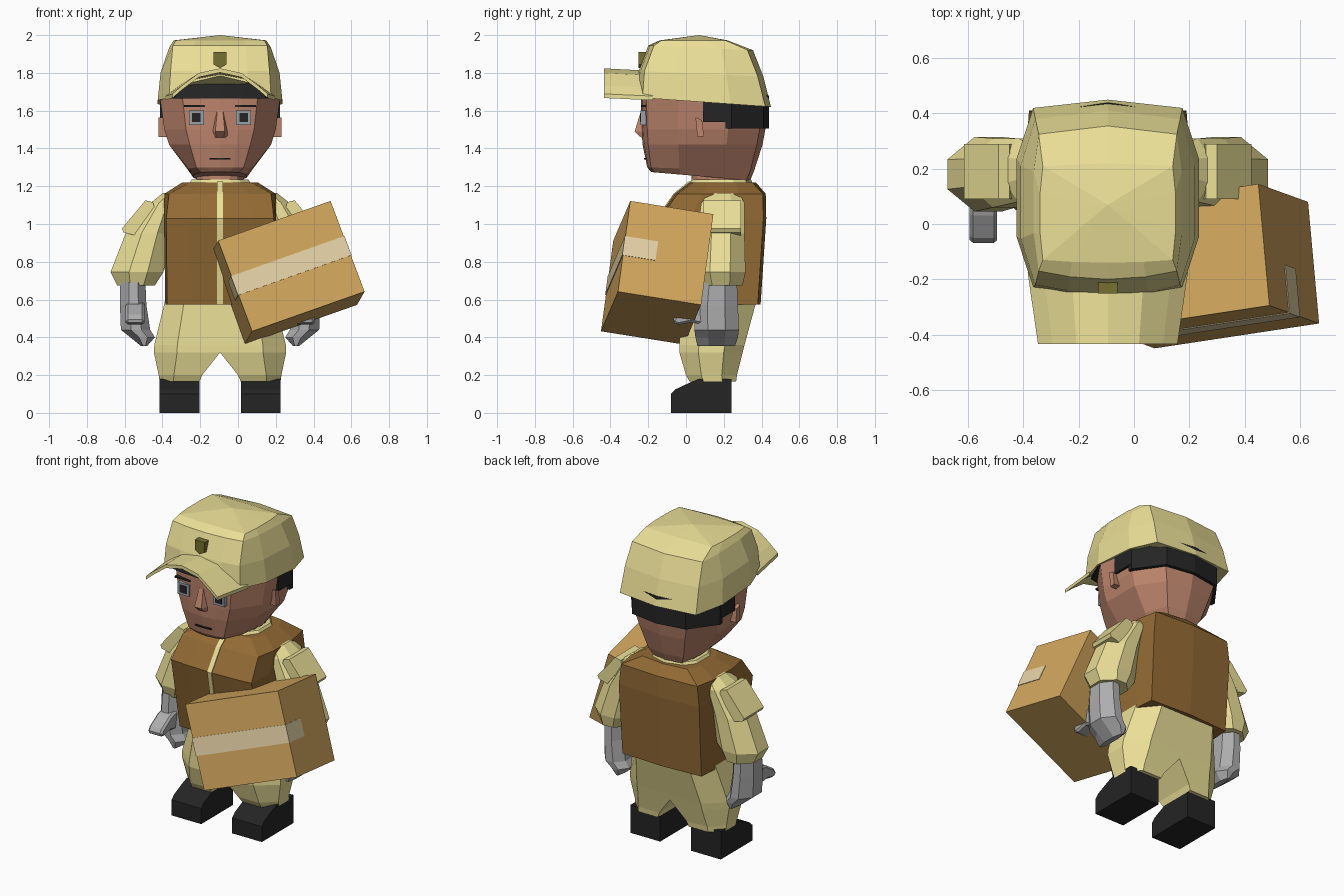
import bpy, bmesh
from mathutils import Vector

if "Cube" in bpy.data.objects:
    bpy.data.objects.remove(bpy.data.objects["Cube"])

CX = -0.095  # the figure stands left of centre; the carton balances it


def material(name, rgb):
    m = bpy.data.materials.new(name)
    m.diffuse_color = (*rgb, 1)
    m.use_nodes = True
    m.node_tree.nodes["Principled BSDF"].inputs["Base Color"].default_value = m.diffuse_color
    return m


CLOTH = material("cloth", (0.83, 0.74, 0.31))
VEST = material("vest_brown", (0.29, 0.145, 0.035))
SKIN = material("skin", (0.52, 0.24, 0.155))
BLACK = material("black", (0.018, 0.018, 0.018))
CARD = material("cardboard", (0.64, 0.38, 0.11))
TAPE = material("tape", (0.78, 0.64, 0.38))
BADGE = material("badge", (0.18, 0.16, 0.03))
GLOVE = material("glove", (0.42, 0.42, 0.43))
EYE = material("eye_grey", (0.33, 0.36, 0.4))


def build(name, rings, mat, mirror=False, x=CX, bevel=0, apex=None):
    """Skin a stack of equal rings, closing both ends."""
    bm = bmesh.new()
    vs = [[bm.verts.new(p) for p in r] for r in rings]
    n = len(vs[0])
    for a, b in zip(vs, vs[1:]):
        for i in range(n):
            bm.faces.new((a[i], a[(i + 1) % n], b[(i + 1) % n], b[i]))
    bm.faces.new(vs[0])
    if apex:
        top = bm.verts.new(apex)
        for i in range(n):
            bm.faces.new((vs[-1][i], vs[-1][(i + 1) % n], top))
    else:
        bm.faces.new(vs[-1])
    bmesh.ops.recalc_face_normals(bm, faces=bm.faces)
    me = bpy.data.meshes.new(name)
    bm.to_mesh(me)
    bm.free()
    me.materials.append(mat)
    ob = bpy.data.objects.new(name, me)
    ob.location.x = x
    bpy.context.collection.objects.link(ob)
    if bevel:
        m = ob.modifiers.new("bevel", 'BEVEL')
        m.width, m.segments = bevel, 1
    if mirror:
        ob.modifiers.new("mirror", 'MIRROR')
    return ob


def ring(z, w, f, y0, y1, b=0.03, slope=0.0):
    """Twelve-sided body section: half width w, front/back panel half width f."""
    d = y1 - y0
    half = [(0, y0), (f * .55, y0 + b * .3), (f, y0 + b), (w, y0 + .3 * d),
            (w, y0 + .7 * d), (f, y1 - b), (0, y1)]
    pts = half + [(-px, py) for px, py in half[-2:0:-1]]
    return [Vector((px, py, z + slope * (py - y0) / d)) for px, py in pts]


def limb(z, x0, x1, y0, y1, inner=False):
    """Limb section; inner=True keeps the inside edge flat for the centre seam."""
    d, h = x1 - x0, y1 - y0
    out = [(x0 + .65 * d, y0), (x1, y0 + .3 * h), (x1, y0 + .7 * h), (x0 + .65 * d, y1)]
    ins = [(x0, y1), (x0, y0)] if inner else [
        (x0 + .3 * d, y1), (x0, y0 + .75 * h), (x0, y0 + .25 * h), (x0 + .3 * d, y0)]
    return [(px, py, z) for px, py in out + ins]


def prism(name, pts, axis, lo, hi, mat, **kw):
    """Extrude a 2D outline along an axis (0, 1 or 2)."""
    def place(p, t):
        q = list(p)
        q.insert(axis, t)
        return tuple(q)
    return build(name, [[place(p, t) for p in pts] for t in (lo, hi)], mat, **kw)


def block(name, x0, x1, y0, y1, z0, z1, mat, **kw):
    return prism(name, [(x0, y0), (x1, y0), (x1, y1), (x0, y1)], 2, z0, z1, mat, **kw)


def slab(name, o, u, v, d, mat):
    base = [o, o + u, o + u + v, o + v]
    return build(name, [base, [p + d for p in base]], mat, x=0)


# Boots
prism("boot", [(-.08, 0), (-.08, .10), (-.055, .125), (.03, .165), (.07, .18),
               (.24, .18), (.24, 0)], 0, .11, .32, BLACK, mirror=True)

# Trousers, one leg mirrored across the seam
build("trousers", [limb(.165, .11, .32, .02, .265, True),
                   limb(.20, .095, .325, 0, .27, True),
                   limb(.32, .0, .35, -.035, .30, True),
                   limb(.36, .0, .348, -.035, .31, True),
                   limb(.60, .0, .29, -.03, .375, True)], CLOTH, mirror=True)

# Vest, with the shirt showing at the placket and collar
build("vest", [ring(.575, .29, .28, -.07, .395, .015),
               ring(1.03, .297, .285, -.15, .425, .015),
               ring(1.16, .295, .27, -.06, .422, .015),
               ring(1.22, .2, .16, .02, .37, .02)], VEST)
prism("shirt_placket", [(-.076, .575), (-.156, 1.03), (-.066, 1.16), (.015, 1.226),
                        (.1, 1.2), (.1, .575)], 0, -.015, .015, CLOTH)
build("collar", [ring(1.19, .18, .13, .0, .36), ring(1.235, .15, .1, .03, .345)], CLOTH)

# Sleeves, shoulder pockets and gloves
build("sleeve", [limb(1.165, .2, .3, .12, .28), limb(1.11, .24, .37, .08, .31),
                 limb(.95, .26, .50, .06, .31), limb(.745, .30, .58, .045, .315),
                 limb(.675, .345, .545, .07, .30)], CLOTH, mirror=True)
prism("sleeve_pocket", [(.345, 1.08), (.355, 1.115), (.395, 1.125), (.52, .975),
                        (.51, .955), (.45, .94)], 1, .09, .29, CLOTH, mirror=True)
build("glove", [limb(.69, .395, .53, .06, .27), limb(.57, .39, .53, .045, .275),
                limb(.44, .37, .525, .045, .28), limb(.40, .345, .475, .05, .275),
                limb(.355, .385, .42, .06, .26)], GLOVE, mirror=True)
prism("thumb", [(.12, .60), (.03, .57), (-.05, .52), (-.075, .485), (-.045, .465),
                (.03, .48), (.12, .46)], 0, .40, .50, GLOVE, mirror=True, bevel=.012)

# Head and neck
build("neck", [ring(1.19, .125, .09, .03, .33), ring(1.28, .125, .09, .03, .33)], SKIN)
build("head", [ring(1.275, .14, .10, -.185, .34, .02, -.045),
               ring(1.30, .17, .125, -.205, .36, .02, -.02),
               ring(1.42, .27, .16, -.23, .405),
               ring(1.50, .295, .18, -.235, .42),
               ring(1.68, .32, .2, -.24, .43)], SKIN)
build("nose", [[(-.05, -.2, 1.45), (.05, -.2, 1.45), (.02, -.24, 1.46), (-.02, -.24, 1.46)],
               [(-.05, -.2, 1.49), (.05, -.2, 1.49), (.025, -.272, 1.49), (-.025, -.272, 1.49)],
               [(-.03, -.2, 1.6), (.03, -.2, 1.6), (.015, -.238, 1.6), (-.015, -.238, 1.6)]], SKIN)
prism("ear", [(.05, 1.565), (.085, 1.55), (.095, 1.465), (.06, 1.46)], 0, .25, .325, SKIN,
      mirror=True)

# Face details
block("eye", .085, .165, -.24, -.17, 1.525, 1.6, EYE, mirror=True)
block("pupil", .103, .148, -.244, -.2, 1.54, 1.587, BLACK, mirror=True)
block("eyebrow", .08, .19, -.237, -.19, 1.62, 1.63, BLACK, mirror=True)
block("mouth", -.055, .055, -.222, -.18, 1.342, 1.35, BLACK)

# Hair
back = [(.312, .21), (.316, .24), (.19, .41), (0, .44), (-.19, .41), (-.316, .24), (-.312, .21)]
prism("back_hair", back, 2, 1.505, 1.68, BLACK)
block("sideburns", -.317, .317, .09, .24, 1.54, 1.66, BLACK)
build("front_hair", [ring(1.665, .31, .24, -.246, .35), ring(1.83, .28, .22, -.225, .3)], BLACK)

# Cap crown, with its front hem arched up to meet the brim
hem = ring(1.67, .33, .27, -.26, .45, .03, -.05)
for i, lift in ((0, .115), (1, .08), (11, .08)):
    hem[i].z += lift
crown = [hem, ring(1.81, .315, .262, -.25, .41, .03, -.03),
         ring(1.945, .268, .25, -.2, .355, .03, -.025),
         ring(1.972, .245, .235, -.14, .22, .01)]
build("cap_crown", crown, CLOTH, apex=(0, .07, 2.0))

# Arched brim
arch = [(-.29, 1.655), (-.23, 1.70), (-.13, 1.765), (0, 1.79),
        (.13, 1.765), (.23, 1.70), (.29, 1.655)]
front = [(px * .87, -.435, pz + .012) for px, pz in arch]
rear = [(px, -.21 + abs(px) * .12, pz) for px, pz in arch]
rings = []
for edge in (front, rear):
    rings.append(edge + [(px, py, pz + .022) for px, py, pz in edge[::-1]])
build("cap_brim", rings, CLOTH)

# Plain shield badge on the crown
prism("cap_badge", [(-.035, 1.91), (.035, 1.91), (.035, 1.845), (0, 1.825), (-.035, 1.845)],
      1, -.252, -.19, BADGE)

# Carton held under the arm, with a tape band over the front and round both sides
corner = Vector((-.105, -.385, .912))
across, down, depth = Vector((.595, .09, .21)), Vector((.18, -.065, -.48)), Vector((-.04, .44, -.07))
slab("carton", corner, across, down, depth, CARD)
slab("carton_tape", corner + down * .39 - across * .005 - depth * .008,
     across * 1.01, down * .21, depth * .4, TAPE)
